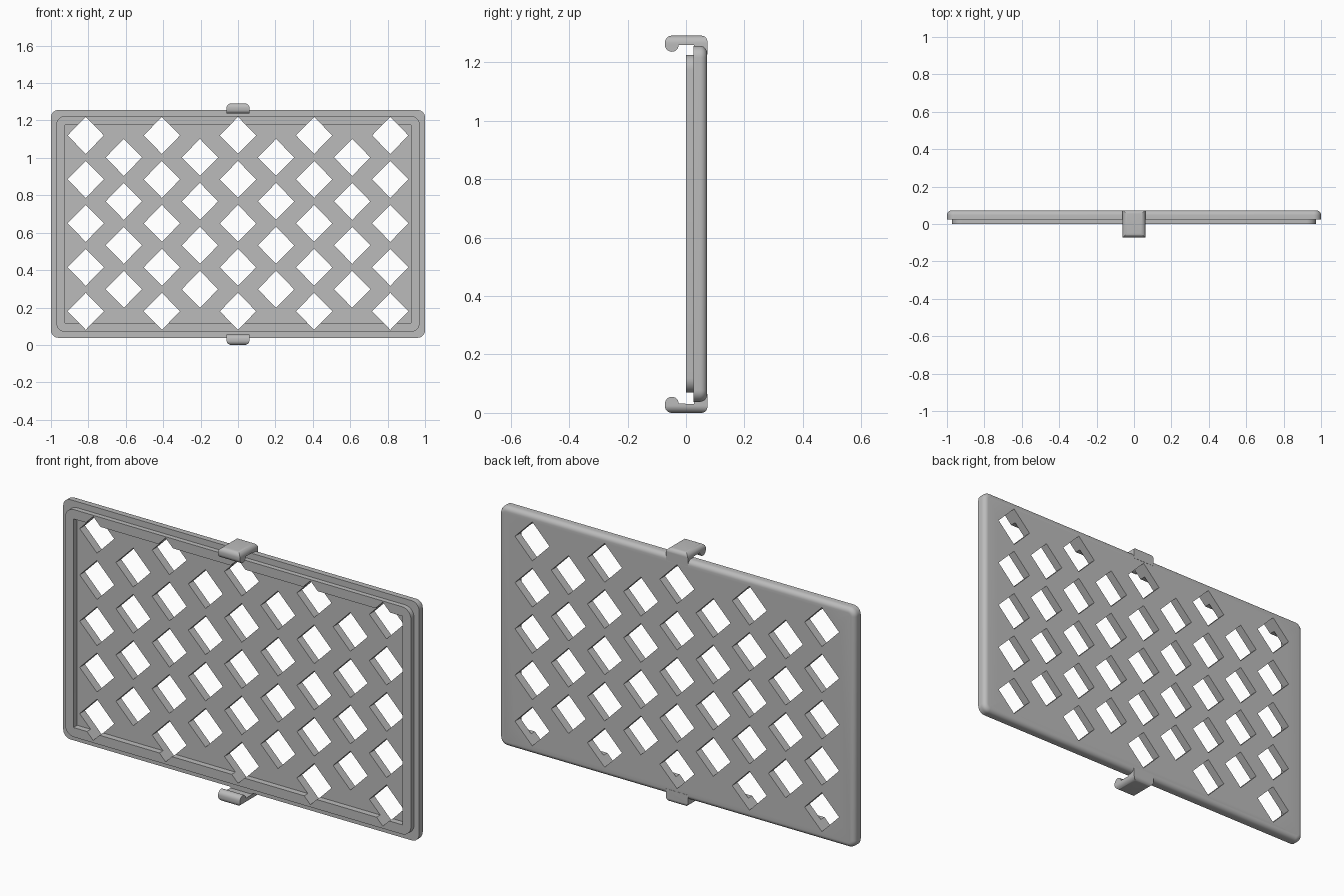
import bpy, bmesh
from math import sin, cos, pi, radians

if "Cube" in bpy.data.objects:
    bpy.data.objects.remove(bpy.data.objects["Cube"])

grey = bpy.data.materials.new("plain grey")
grey.use_nodes = True
grey.diffuse_color = (0.5, 0.5, 0.5, 1)
grey.node_tree.nodes["Principled BSDF"].inputs["Base Color"].default_value = (0.5, 0.5, 0.5, 1)

MID = 0.647   # height of the panel centre
TOP = 1.291   # overall height


def arc(cx, cy, r, start, end, steps=8):
    angles = [radians(start + (end - start) * i / steps) for i in range(steps + 1)]
    return [(cx + r * cos(a), cy + r * sin(a)) for a in angles]


def rounded_rect(hx, hz, r, cz):
    corners = [(1, 1, 0), (-1, 1, 90), (-1, -1, 180), (1, -1, 270)]
    return [p for sx, sz, a in corners
            for p in arc(sx * (hx - r), cz + sz * (hz - r), r, a, a + 90)]


def loft(bm, loops):
    """Skin a list of equal 3D loops and close both ends."""
    rings = [[bm.verts.new(p) for p in loop] for loop in loops]
    n = len(rings[0])
    for a, b in zip(rings, rings[1:]):
        for i in range(n):
            bm.faces.new((a[i], a[(i + 1) % n], b[(i + 1) % n], b[i]))
    bm.faces.new(rings[0])
    bm.faces.new(rings[-1])


def finish(bm, name):
    bmesh.ops.recalc_face_normals(bm, faces=bm.faces)
    mesh = bpy.data.meshes.new(name)
    bm.to_mesh(mesh)
    bm.free()
    mesh.materials.append(grey)
    obj = bpy.data.objects.new(name, mesh)
    bpy.context.collection.objects.link(obj)
    return obj


def cut(obj, cutter, operation):
    cutter.hide_render = True
    mod = obj.modifiers.new("cut", 'BOOLEAN')
    mod.object, mod.operation, mod.solver = cutter, operation, 'EXACT'
    bpy.ops.object.select_all(action='DESELECT')
    obj.select_set(True)
    bpy.context.view_layer.objects.active = obj
    bpy.ops.object.modifier_apply(modifier=mod.name)
    bpy.data.objects.remove(cutter)
    bpy.ops.object.shade_smooth_by_angle(angle=radians(30))


def slab(y, hx, hz, r, cz=MID):
    return [(x, y, z) for x, z in rounded_rect(hx, hz, r, cz)]


# Panel: recess floor, raised rim, stepped flange and rounded back edge
HX, HZ, FILLET, BACK = 1.0, 0.609, 0.024, 0.072
sections = [slab(0.03, 0.925, 0.53, 0.002), slab(0, 0.925, 0.53, 0.002),
            slab(0, 0.972, 0.578, 0.05), slab(0.025, 0.972, 0.578, 0.05),
            slab(0.025, HX, HZ, 0.04)]
for i in range(7):
    a = pi / 2 * i / 6
    inset = FILLET * (1 - cos(a))
    sections.append(slab(BACK - FILLET * (1 - sin(a)), HX - inset, HZ - inset, 0.04 - inset))
bm = bmesh.new()
loft(bm, sections)
panel = finish(bm, "vent_panel")

# Staggered diamond openings: long and short columns alternate
bm = bmesh.new()
for col in range(-4, 5):
    rows = 5 if col % 2 == 0 else 4
    for row in range(rows):
        x, z = col * 0.2035, 0.65 + (row - (rows - 1) / 2) * 0.235
        diamond = [(x + 0.097, z), (x, z + 0.099), (x - 0.097, z), (x, z - 0.099)]
        loft(bm, [[(px, y, pz) for px, pz in diamond] for y in (-0.1, 0.2)])
cut(panel, finish(bm, "diamond_cutter"), 'DIFFERENCE')

# Hook profile as (y, distance from the outer face), with a rounded bead tip
profile = ([(0.027, 0.065), (0.073, 0.065)] + arc(0.053, 0.02, 0.02, 0, -90)
           + arc(-0.049, 0.023, 0.023, -90, -180)
           + arc(-0.0485, 0.0315, 0.0235, 180, 0, 12) + [(0.027, 0.031)])


def hook(name, place):
    bm = bmesh.new()
    loft(bm, [[(x, y, place(h)) for y, h in profile] for x in (-0.062, 0.062)])
    obj = finish(bm, name)
    # Round the long outer edges
    bm = bmesh.new()
    loft(bm, [slab(y, 0.0615, 0.08, 0.025, place(0.08)) for y in (-0.1, 0.1)])
    cut(obj, finish(bm, name + "_trim"), 'INTERSECT')


hook("top_hook", lambda h: TOP - h)
hook("bottom_hook", lambda h: h)
